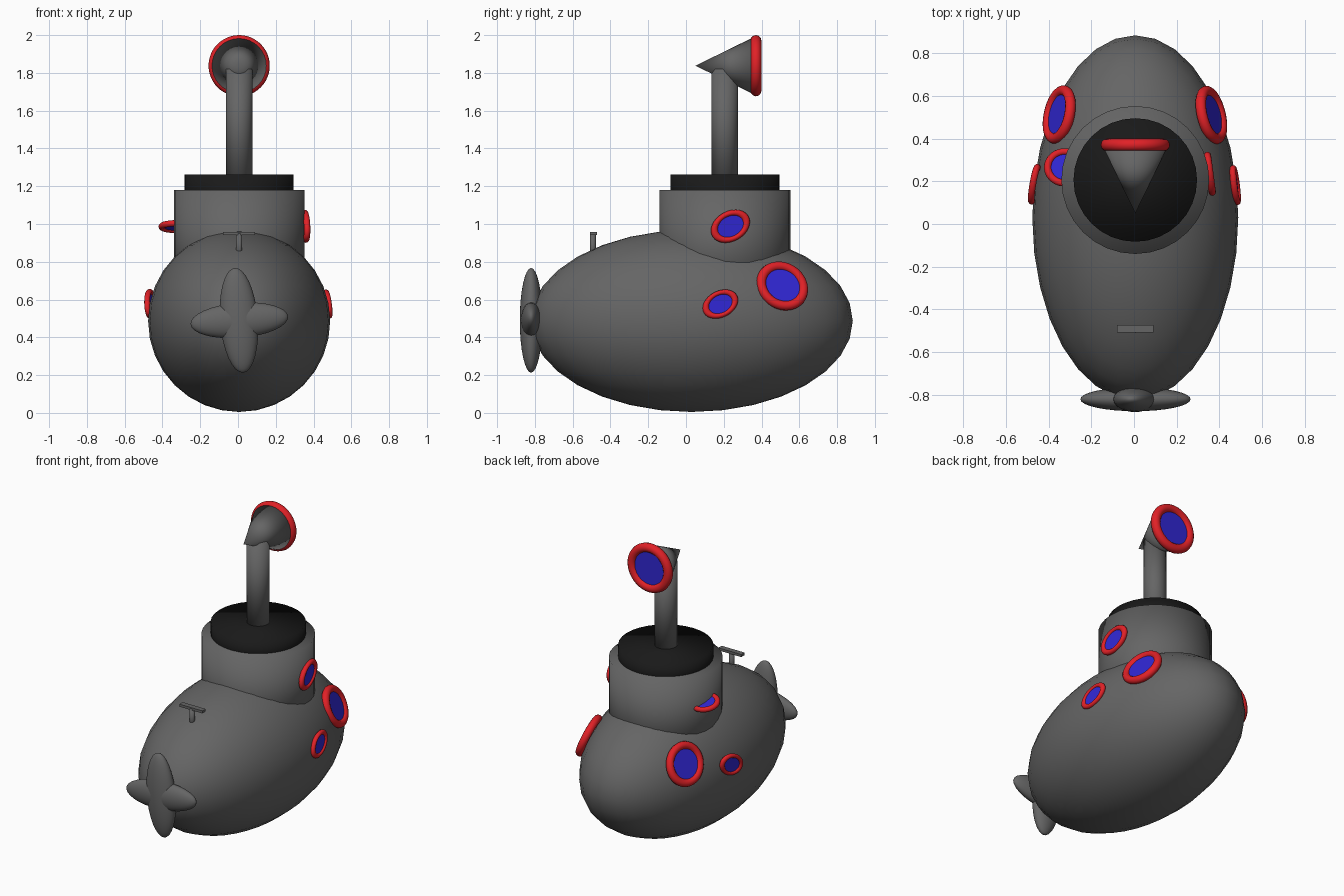
import bpy
from math import radians, pi
from mathutils import Vector, Matrix

if "Cube" in bpy.data.objects:
    bpy.data.objects.remove(bpy.data.objects["Cube"])

CX = 0.006  # centre line of the hull and tower


def material(name, color):
    m = bpy.data.materials.new(name)
    m.diffuse_color = (*color, 1)
    m.use_nodes = True
    m.node_tree.nodes["Principled BSDF"].inputs["Base Color"].default_value = m.diffuse_color
    return m


GREY = material("dark_grey_hull", (0.13, 0.13, 0.13))
RED = material("red_trim", (0.75, 0.015, 0.02))
BLUE = material("blue_glass", (0.03, 0.02, 0.65))
BLACK = material("black_hatch", (0.01, 0.01, 0.01))


def finish(name, mat=GREY, matrix=None, smooth_all=False):
    ob = bpy.context.object
    ob.name = name
    if matrix is not None:
        ob.matrix_world = matrix
    ob.data.materials.append(mat)
    if smooth_all:
        bpy.ops.object.shade_smooth()
    else:
        bpy.ops.object.shade_smooth_by_angle(angle=radians(40))


def ellipsoid(name, loc, radii, tilt=0):
    bpy.ops.mesh.primitive_uv_sphere_add(segments=32, ring_count=16, radius=1)
    finish(name, GREY, Matrix.LocRotScale(Vector(loc), Matrix.Rotation(tilt, 3, 'Y'), Vector(radii)))


def cylinder(name, x, y, z0, z1, r, mat=GREY, sides=32):
    bpy.ops.mesh.primitive_cylinder_add(vertices=sides, radius=r, depth=z1 - z0,
                                        location=(x, y, (z0 + z1) / 2))
    finish(name, mat, smooth_all=True)


def porthole(name, loc, normal, long_axis, a, b):
    """Oval ring and glass; a and b are the outer half-lengths."""
    n = Vector(normal).normalized()
    u = Vector(long_axis)
    u = (u - n * u.dot(n)).normalized()
    v = n.cross(u)
    rot = Matrix((u, v, n)).transposed()
    m = Matrix.LocRotScale(Vector(loc), rot, Vector((a, b, (a + b) / 2)))
    bpy.ops.mesh.primitive_torus_add(major_segments=48, minor_segments=12,
                                     major_radius=0.82, minor_radius=0.18)
    finish(name + "_ring", RED, m)
    bpy.ops.mesh.primitive_cylinder_add(vertices=32, radius=0.8, depth=0.14)
    finish(name + "_glass", BLUE, m)


# Hull
ellipsoid("hull", (CX, 0.03, 0.487), (0.482, 0.853, 0.482))

# Tower, hatch and periscope pipe
cylinder("tower", CX, 0.206, 0.6, 1.18, 0.346)
cylinder("hatch", CX, 0.206, 1.1, 1.262, 0.289, BLACK)
cylinder("periscope_pipe", CX, 0.205, 1.2, 1.82, 0.07)

# Periscope head: cone pointing to -y, with ring and glass on +y
bpy.ops.mesh.primitive_cone_add(vertices=32, radius1=0.152, radius2=0, depth=0.31,
                                location=(CX, 0.205, 1.838), rotation=(pi / 2, 0, 0))
finish("periscope_cone", smooth_all=True)
porthole("periscope", (CX, 0.37, 1.838), (0, 1, 0), (1, 0, 0), 0.162, 0.162)

# Propeller: two crossed blades
TILT = radians(-4.5)
ellipsoid("propeller_blade_upright", (0.005, -0.82, 0.49), (0.1, 0.06, 0.278), TILT)
ellipsoid("propeller_blade_level", (0.007, -0.82, 0.49), (0.259, 0.056, 0.093), TILT)

# Small mast on the rear deck
cylinder("mast_post", CX, -0.493, 0.8, 0.95, 0.016, sides=16)
bpy.ops.mesh.primitive_cube_add(size=1, location=(CX, -0.49, 0.949))
bpy.context.object.scale = (0.17, 0.035, 0.017)
finish("mast_crossbar")

# Portholes: location, facing, long axis, outer half-lengths
UP = (0, 0.88, 0.47)
for name, *spec in (
    ("bow_right", (0.362, 0.51, 0.672), (0.9, 0.25, 0.38), (0, 0.75, -0.6), 0.143, 0.134),
    ("bow_left", (-0.35, 0.512, 0.672), (-0.88, 0.23, 0.42), (0, 0.75, -0.6), 0.143, 0.134),
    ("side_right", (0.474, 0.182, 0.576), (0.99, 0.1, 0.1), UP, 0.1, 0.07),
    ("side_left", (-0.466, 0.186, 0.577), (-0.97, 0.2, -0.12), UP, 0.103, 0.07),
    ("tower_right", (0.355, 0.235, 0.988), (0.99, 0.13, 0), UP, 0.11, 0.08),
    ("tower_left", (-0.324, 0.265, 0.986), (0, 0.24, 0.97), (1, 0, 0), 0.097, 0.092),
):
    porthole(name, *spec)
